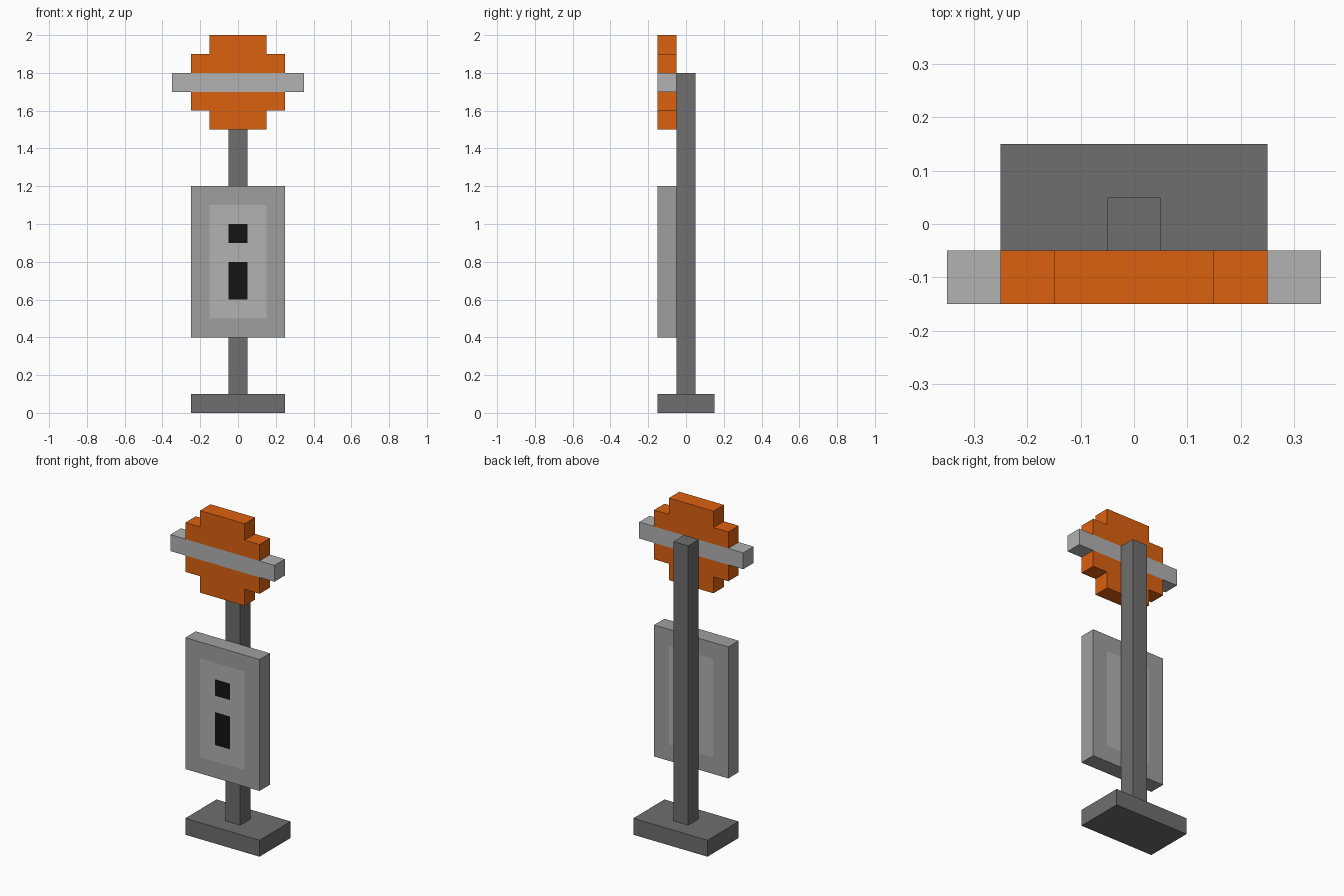
import bpy, bmesh

if "Cube" in bpy.data.objects:
    bpy.data.objects.remove(bpy.data.objects["Cube"])


def material(name, r, g, b):
    mat = bpy.data.materials.new(name)
    mat.diffuse_color = (r, g, b, 1)
    mat.use_nodes = True
    mat.node_tree.nodes["Principled BSDF"].inputs["Base Color"].default_value = mat.diffuse_color
    return mat


DARK = material("dark_grey", 0.156, 0.156, 0.156)
MID = material("mid_grey", 0.347, 0.347, 0.347)
LIGHT = material("light_grey", 0.445, 0.445, 0.445)
ORANGE = material("orange", 0.72, 0.119, 0.005)
BLACK = material("black", 0.007, 0.007, 0.007)


def slab(name, mat, xs, zs, rows=("#",), y0=-0.15, y1=-0.05):
    """Extrude the '#' cells of an x/z grid from y0 to y1; rows run bottom to top."""
    bm = bmesh.new()
    verts = {}

    def vert(i, k):
        if (i, k) not in verts:
            verts[i, k] = bm.verts.new((xs[i], y0, zs[k]))
        return verts[i, k]

    for k, row in enumerate(rows):
        for i, cell in enumerate(row):
            if cell == "#":
                bm.faces.new([vert(i, k), vert(i + 1, k), vert(i + 1, k + 1), vert(i, k + 1)])
    ext = bmesh.ops.extrude_face_region(bm, geom=bm.faces[:], use_keep_orig=True)
    moved = [v for v in ext["geom"] if isinstance(v, bmesh.types.BMVert)]
    bmesh.ops.translate(bm, verts=moved, vec=(0, y1 - y0, 0))
    bmesh.ops.recalc_face_normals(bm, faces=bm.faces[:])
    mesh = bpy.data.meshes.new(name)
    bm.to_mesh(mesh)
    bm.free()
    mesh.materials.append(mat)
    obj = bpy.data.objects.new(name, mesh)
    bpy.context.collection.objects.link(obj)
    return obj


WIDE = (-0.25, -0.15, 0.15, 0.25)
INNER = (-0.15, -0.05, 0.05, 0.15)

# Base and pole
slab("base", DARK, (-0.25, 0.25), (0, 0.1), y0=-0.15, y1=0.15)
slab("pole", DARK, (-0.05, 0.05), (0.1, 1.8), y0=-0.05, y1=0.05)

# Control panel: outer frame, lighter plate with openings, dark inserts
slab("panel_frame", MID, WIDE, (0.4, 0.5, 1.1, 1.2), ("###", "#.#", "###"))
slab("panel_plate", LIGHT, INNER, (0.5, 0.6, 0.8, 0.9, 1.0, 1.1),
     ("###", "#.#", "###", "#.#", "###"))
slab("lower_slot", BLACK, (-0.05, 0.05), (0.6, 0.8))
slab("upper_slot", BLACK, (-0.05, 0.05), (0.9, 1.0))

# Stepped round sign, split by a horizontal bar
slab("sign_lower_half", ORANGE, WIDE, (1.5, 1.6, 1.7), (".#.", "###"))
slab("sign_upper_half", ORANGE, WIDE, (1.8, 1.9, 2.0), ("###", ".#."))
slab("sign_bar", LIGHT, (-0.35, -0.25, 0.25, 0.35), (1.7, 1.8), ("###",))
